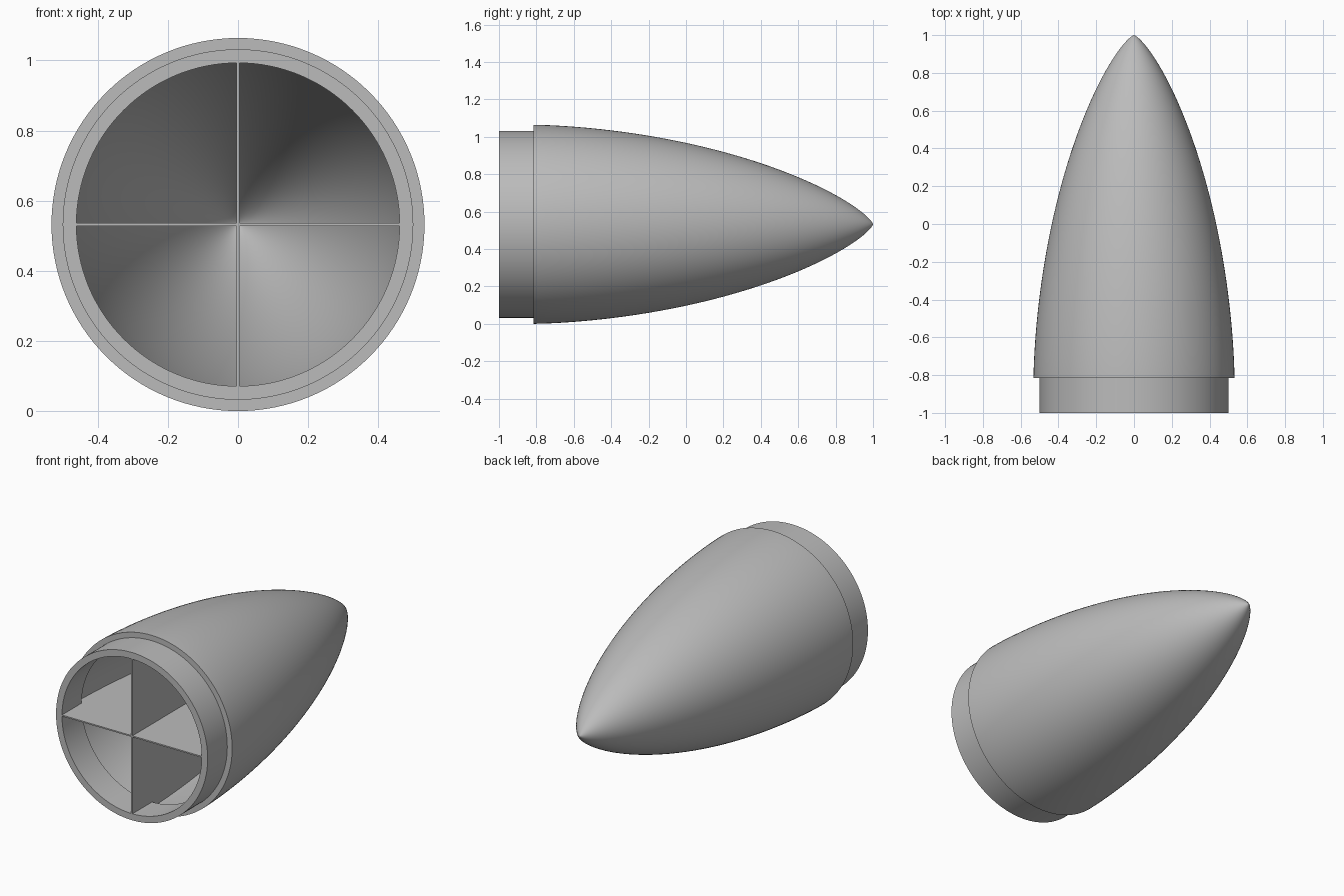
import bpy, bmesh, math
from mathutils import Vector, Matrix

cube = bpy.data.objects.get("Cube")
if cube:
    bpy.data.objects.remove(cube, do_unlink=True)

RADIUS, SHOULDER, BORE = 0.532, 0.5, 0.461
WALL = SHOULDER - BORE
BACK, SEAM, TIP = -1.0, -0.815, 1.0
VANE = 0.008
STEPS, SEGMENTS = 48, 128

grey = bpy.data.materials.new("plain grey")
grey.use_nodes = True
colour = (0.5, 0.5, 0.5, 1)
grey.diffuse_color = colour
grey.node_tree.nodes["Principled BSDF"].inputs["Base Color"].default_value = colour


def nose_curve(radius, tip):
    """Low-drag nose profile as (radius, y), from the tip to the seam."""
    points = []
    for i in range(STEPS + 1):
        a = math.pi * i / STEPS
        y = tip - (tip - SEAM) * (1 - math.cos(a)) / 2
        area = a - math.sin(2 * a) / 2 + math.sin(a) ** 3 / 3
        points.append((radius * math.sqrt(max(area, 0) / math.pi), y))
    return points


def add_object(name, bm):
    bmesh.ops.recalc_face_normals(bm, faces=bm.faces)
    mesh = bpy.data.meshes.new(name)
    bm.to_mesh(mesh)
    bm.free()
    mesh.materials.append(grey)
    obj = bpy.data.objects.new(name, mesh)
    obj.location.z = RADIUS
    bpy.context.collection.objects.link(obj)
    return obj


outer = nose_curve(RADIUS, TIP)
inner = nose_curve(RADIUS - WALL, TIP - WALL)

# Hollow shell with a stepped shoulder, turned around the y axis
profile = outer + [(SHOULDER, SEAM), (SHOULDER, BACK), (BORE, BACK), (BORE, SEAM)] + inner[::-1]
bm = bmesh.new()
verts = [bm.verts.new((r, y, 0)) for r, y in profile]
edges = [bm.edges.new(pair) for pair in zip(verts, verts[1:])]
bmesh.ops.spin(bm, geom=verts + edges, cent=(0, 0, 0), axis=(0, 1, 0),
               angle=math.tau, steps=SEGMENTS, use_duplicate=False)
bmesh.ops.remove_doubles(bm, verts=bm.verts, dist=1e-5)
shell = add_object("nose_shell", bm)
bpy.context.view_layer.objects.active = shell
shell.select_set(True)
bpy.ops.object.shade_smooth_by_angle(angle=math.radians(35))

# Crossed inner vanes that fill the cavity outline
half = inner + [(BORE, SEAM), (BORE, BACK)]
outline = half + [(-r, y) for r, y in half[:0:-1]]
for name, turn in (("horizontal_vane", 0), ("vertical_vane", math.pi / 2)):
    bm = bmesh.new()
    face = bm.faces.new([bm.verts.new((r, y, -VANE / 2)) for r, y in outline])
    side = bmesh.ops.extrude_face_region(bm, geom=[face], use_keep_orig=True)
    moved = [g for g in side["geom"] if isinstance(g, bmesh.types.BMVert)]
    bmesh.ops.translate(bm, vec=Vector((0, 0, VANE)), verts=moved)
    bmesh.ops.rotate(bm, cent=(0, 0, 0), matrix=Matrix.Rotation(turn, 3, 'Y'), verts=bm.verts)
    add_object(name, bm)
